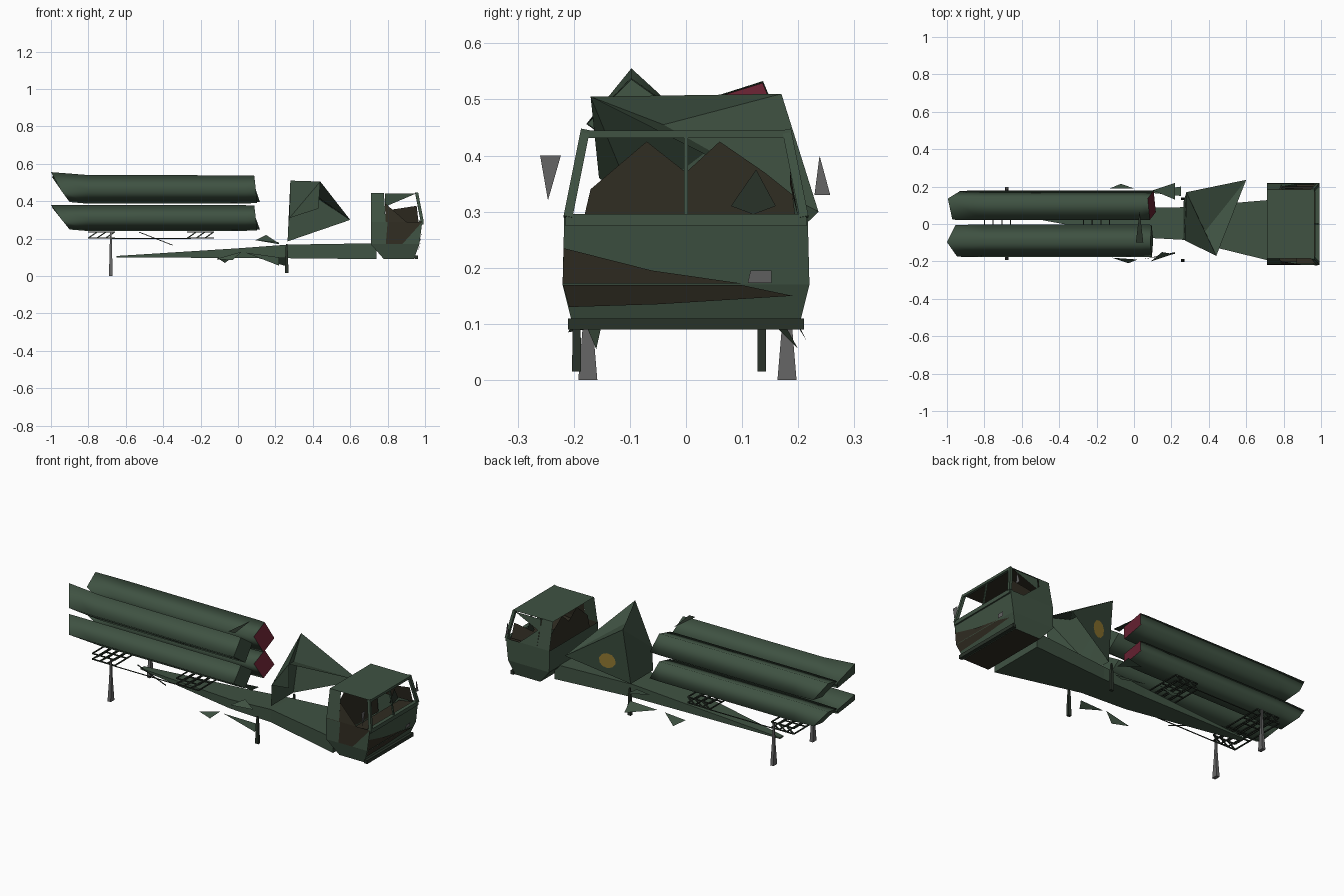
import bpy, bmesh, math
from mathutils import Vector

old = bpy.data.objects.get("Cube")
if old:
    bpy.data.objects.remove(old)


def material(name, rgb):
    m = bpy.data.materials.new(name)
    m.use_nodes = True
    m.diffuse_color = (*rgb, 1)
    node = m.node_tree.nodes["Principled BSDF"]
    node.inputs["Base Color"].default_value = (*rgb, 1)
    node.inputs["Roughness"].default_value = 0.8
    return m


GREEN = material("army green", (0.05, 0.085, 0.055))
BROWN = material("dark brown", (0.03, 0.026, 0.016))
RED = material("maroon", (0.13, 0.015, 0.03))
OCHRE = material("ochre", (0.36, 0.24, 0.04))
GREY = material("steel grey", (0.13, 0.13, 0.13))
DARK = material("dark green", (0.022, 0.032, 0.022))


def mesh(name, mats, verts, faces, rule=None, smooth=False):
    me = bpy.data.meshes.new(name)
    me.from_pydata([tuple(v) for v in verts], [], faces)
    for m in mats:
        me.materials.append(m)
    bm = bmesh.new()
    bm.from_mesh(me)
    bmesh.ops.recalc_face_normals(bm, faces=bm.faces)
    for f in bm.faces:
        if rule:
            f.material_index = rule(f)
        f.smooth = smooth and abs(f.normal.x) < 0.5
    bm.to_mesh(me)
    bm.free()
    ob = bpy.data.objects.new(name, me)
    bpy.context.collection.objects.link(ob)
    return ob


def panel(name, mat, *pts):
    return mesh(name, [mat], pts, [tuple(range(len(pts)))])


def loft(name, mats, rings, rule=None, smooth=False):
    n = len(rings[0])
    faces = [(r * n + i, r * n + (i + 1) % n, (r + 1) * n + (i + 1) % n, (r + 1) * n + i)
             for r in range(len(rings) - 1) for i in range(n)]
    faces += [tuple(range(n)), tuple(range((len(rings) - 1) * n, len(rings) * n))]
    return mesh(name, mats, [p for r in rings for p in r], faces, rule, smooth)


def bar(name, mat, a, b, t=0.006):
    a, b = Vector(a), Vector(b)
    d = (b - a).normalized()
    u = d.cross(Vector((0, 0, 1)) if abs(d.z) < 0.9 else Vector((1, 0, 0))).normalized() * t / 2
    w = d.cross(u)
    return loft(name, [mat], [[p + u + w, p - u + w, p - u - w, p + u - w] for p in (a, b)])


# Launch tubes: four-sided, turned on edge, with raked ends
def tube(name, cy, cz, rz, turn, lift, front_rake, end_mat):
    rings = []
    for x, ry, scale, rake in ((-0.95, 0.085, 0.88, 0.05), (-0.8, 0.088, 1.0, 0.0),
                               (0.04, 0.088, 0.98, 0.0), (0.095, 0.086, 0.95, front_rake)):
        ring = []
        for k in range(4):
            a = math.radians(90 * k + turn)
            c, s = math.cos(a), math.sin(a)
            up = lift * max(s, 0) if x < -0.9 else 0
            ring.append((x - rake * s, cy + ry * c, cz + rz * scale * s + up))
        rings.append(ring)
    loft(name, [GREEN, end_mat], rings,
         lambda f: int(f.normal.x > 0.5), True)


for level, z, rz, lift in (("lower", 0.31, 0.07, 0.008), ("upper", 0.463, 0.077, 0.025)):
    tube(level + "_left_tube", 0.1, z, rz, 65, lift * 0.3, 0.024, RED)
    tube(level + "_right_tube", -0.09, z, rz, 95, lift, 0.008, GREEN)
panel("tube_top_strap", DARK, (0.03, 0.07, 0.551), (0.01, -0.1, 0.551), (0.05, -0.1, 0.551))

# Chassis: long wedge that widens toward the cab
stations = ((-0.65, 0.05, 0.08, 0.10, 0.107), (0.0, -0.07, 0.085, 0.096, 0.148),
            (0.27, -0.085, 0.09, 0.095, 0.168), (0.74, -0.2, 0.13, 0.09, 0.175))
loft("chassis", [GREEN], [[(x, y0, z0), (x, y1, z0), (x, y1, z1), (x, y0, z1)]
                         for x, y0, y1, z0, z1 in stations])

# Folded cover behind the cab, open on its right side
A, C, P = (0.28, 0.17, 0.51), (0.44, -0.17, 0.505), (0.38, -0.04, 0.455)
D, E, F = (0.6, 0.236, 0.3), (0.265, -0.08, 0.185), (0.265, 0.12, 0.185)
B, Q = (0.275, -0.09, 0.31), (0.43, -0.155, 0.36)
mesh("rear_cover", [GREEN], [A, C, P, D, E, F, B, Q],
     [(0, 1, 2), (2, 1, 3), (0, 2, 3), (0, 3, 5), (0, 5, 4), (0, 4, 6), (0, 6, 1), (6, 7, 1)])

# Round ochre patch on the left side of the cover, laid in its plane
a, d, f = Vector(A), Vector(D), Vector(F)
n = (f - a).cross(d - a).normalized()
n = n if n.y > 0 else -n
mid = a * 0.27 + d * 0.32 + f * 0.41 + n * 0.004
u = (d - f).normalized()
w = n.cross(u)
panel("side_patch", OCHRE, *[mid + 0.046 * (math.cos(k * math.pi / 5) * u + math.sin(k * math.pi / 5) * w)
                            for k in range(10)])

# Cab: levels give height, half width, back and front positions
levels = ((0.09, 0.2, 0.78, 0.94), (0.17, 0.22, 0.71, 0.97),
          (0.29, 0.217, 0.71, 0.985), (0.445, 0.185, 0.71, 0.955))


def corner(i, side, x=None, front=True):
    z, hw, xb, xf = levels[i]
    return (x if x is not None else (xf if front else xb), side * hw, z)


for side, label, mat in ((1, "left", GREEN), (-1, "right", BROWN)):
    for i, part in ((0, "sill"), (1, "door")):
        panel(f"{label}_{part}", mat if i else GREEN, corner(i, side, front=False), corner(i, side),
              corner(i + 1, side), corner(i + 1, side, front=False))
    panel(label + "_rear_column", GREEN, corner(2, side, 0.71), corner(2, side, 0.79),
          corner(3, side, 0.78), corner(3, side, 0.71))
    panel(label + "_window_corner", mat, corner(2, side, 0.79), (0.9, side * 0.217, 0.29),
          (0.785, side * 0.198, 0.39))
    bar(label + "_front_pillar", GREEN, corner(2, side * 0.97), corner(3, side * 0.97), 0.016)
panel("right_door_skin", GREEN, (0.71, -0.222, 0.17), (0.79, -0.222, 0.17),
      (0.8, -0.221, 0.29), (0.71, -0.221, 0.29))
panel("right_door_corner", GREEN, (0.88, -0.223, 0.172), (0.97, -0.223, 0.172), (0.984, -0.22, 0.288))
panel("left_inner_lining", BROWN, (0.79, 0.2, 0.29), (0.965, 0.2, 0.29), (0.955, 0.185, 0.375), (0.79, 0.185, 0.35))
panel("left_window_top", GREEN, (0.785, 0.195, 0.37), (0.95, 0.186, 0.44), (0.785, 0.186, 0.44))

for i, part in ((0, "lower_nose"), (1, "nose")):
    panel(part, GREEN, corner(i, -1), corner(i, 1), corner(i + 1, 1), corner(i + 1, -1))
panel("roof", GREEN, corner(3, -1, front=False), corner(3, -1), corner(3, 1), corner(3, 1, front=False))
panel("roof_lining", BROWN, (0.72, -0.18, 0.441), (0.95, -0.18, 0.441), (0.95, 0.18, 0.441), (0.72, 0.18, 0.441))
panel("cab_floor", BROWN, corner(0, -1, front=False), corner(0, -1), corner(0, 1), corner(0, 1, front=False))
panel("back_wall", GREEN, corner(0, -1, 0.78), corner(0, 1, 0.78), corner(1, 1, 0.71), corner(1, -1, 0.71))
panel("back_wall_upper", GREEN, corner(1, -1, 0.71), corner(1, 1, 0.71), corner(2, 1, 0.71), corner(2, -1, 0.71))
panel("seat_backs", BROWN, (0.74, -0.21, 0.17), (0.74, 0.21, 0.17), (0.74, 0.19, 0.33), (0.74, 0.14, 0.37),
      (0.74, 0.06, 0.425), (0.74, 0.0, 0.37), (0.74, -0.07, 0.425), (0.74, -0.17, 0.34))
panel("dashboard", BROWN, (0.98, -0.21, 0.288), (0.98, 0.21, 0.288), (0.87, 0.21, 0.27), (0.87, -0.21, 0.27))
bar("windscreen_divider", GREEN, (0.983, 0, 0.29), (0.957, 0, 0.44), 0.008)
bar("windscreen_header", GREEN, (0.957, -0.185, 0.438), (0.957, 0.185, 0.438), 0.014)
bar("windscreen_sill", GREEN, (0.98, -0.215, 0.285), (0.98, 0.215, 0.285), 0.022)
bar("bumper", DARK, (0.953, -0.21, 0.1), (0.953, 0.21, 0.1), 0.02)
panel("nose_shade_plate", BROWN, (0.974, -0.22, 0.172), (0.981, -0.218, 0.235), (0.978, -0.06, 0.195),
      (0.974, 0.1, 0.172))
panel("lower_nose_shade_plate", BROWN, (0.974, -0.219, 0.169), (0.974, 0.1, 0.169), (0.968, 0.19, 0.15),
      (0.961, -0.05, 0.135), (0.958, -0.208, 0.13))
panel("nose_badge_plate", GREY, (0.979, 0.11, 0.173), (0.979, 0.152, 0.173), (0.982, 0.152, 0.195),
      (0.982, 0.115, 0.195))
panel("steering_wheel", DARK, (0.9, 0.08, 0.31), (0.9, 0.12, 0.295), (0.9, 0.16, 0.31), (0.9, 0.125, 0.375))
panel("right_mirror", GREY, (0.96, -0.26, 0.4), (0.96, -0.223, 0.4), (0.96, -0.246, 0.32))
panel("left_mirror", GREY, (0.96, 0.238, 0.4), (0.96, 0.229, 0.33), (0.96, 0.257, 0.33))

# Support legs flaring toward the ground
for x, y, label, mat, z in ((-0.68, -0.175, "rear_right", GREY, 0.0), (-0.68, 0.18, "rear_left", GREY, 0.0),
                            (0.26, -0.195, "front_right", DARK, 0.015), (0.26, 0.135, "front_left", DARK, 0.015)):
    wide = 1.7 if x < 0 else 0.8
    loft(label + "_leg", [mat], [[(x + sx * t, y + sy * t * k, h) for sx, sy in ((-1, -1), (1, -1), (1, 1), (-1, 1))]
                                 for h, t, k in ((z, 0.01, wide), (0.12, 0.007, 1), (0.235 if x < 0 else 0.17, 0.004, 1))])

# Lattice frames below the tubes
for label, x0, x1 in (("rear", -0.8, -0.66), ("middle", -0.27, -0.13)):
    for z in (0.203, 0.235):
        for y in (-0.17, -0.06, 0.06, 0.17):
            bar(label + "_frame_rail", DARK, (x0, y, z), (x1, y, z))
        for k in range(4):
            x = x0 + (x1 - x0) * k / 3
            bar(label + "_frame_crossbar", DARK, (x, -0.17, z), (x, 0.17, z))
    for y in (-0.17, 0.17):
        for k in range(3):
            x = x0 + (x1 - x0) * k / 3
            bar(label + "_frame_brace", DARK, (x, y, 0.203), (x + (x1 - x0) / 3, y, 0.235))
for side in (-1, 1):
    bar("link_rod", DARK, (-0.68, side * 0.17, 0.2), (-0.25, side * 0.17, 0.2), 0.004)
bar("diagonal_rod", DARK, (-0.53, -0.15, 0.235), (-0.35, -0.15, 0.165), 0.004)

# Loose guard plates beside the chassis
panel("left_guard", GREEN, (0.1, 0.18, 0.19), (0.22, 0.22, 0.18), (0.22, 0.13, 0.17))
panel("right_guard", GREEN, (0.09, -0.2, 0.19), (0.21, -0.16, 0.18), (0.15, -0.15, 0.22))
panel("right_lower_guard", GREEN, (0.04, -0.19, 0.125), (0.22, -0.16, 0.055), (0.22, -0.15, 0.1))
panel("right_rear_guard", GREEN, (-0.12, -0.18, 0.09), (-0.03, -0.21, 0.085), (0.02, -0.19, 0.13))
panel("left_lower_guard", GREEN, (0.25, 0.15, 0.105), (0.25, 0.2, 0.055), (0.06, 0.17, 0.11))
panel("left_rear_guard", GREEN, (-0.13, 0.19, 0.11), (-0.07, 0.215, 0.07), (0.0, 0.19, 0.12))
